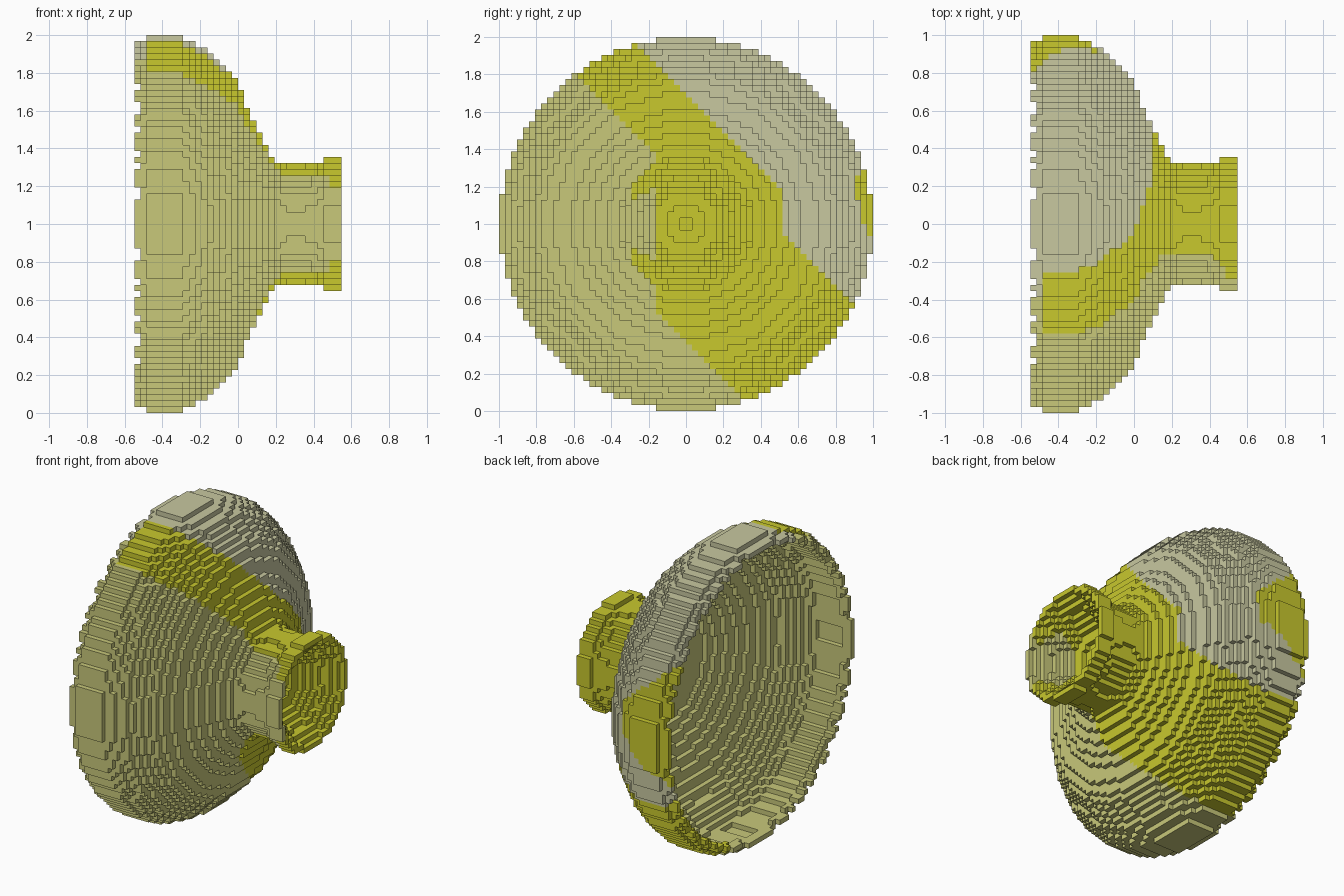
import bpy
import bmesh
from mathutils import Vector

cube = bpy.data.objects.get("Cube")
if cube:
    bpy.data.objects.remove(cube, do_unlink=True)

V = 2 / 62          # block size
NX, NR = 34, 31     # blocks along x, blocks from axis to edge

# outer radius of each slice along x, in blocks
OUTER = ([29.75, 30.2] + [30.9] * 6
         + [30.4, 29.9, 29.3, 28.8, 27.7, 26.8, 25.8, 25, 23.8, 21.8,
            19, 17, 15, 13, 11.3, 10.3, 9.9, 9.8, 9.8, 9.8, 9.9, 10.1, 10.2]
         + [11] * 3)
# radius of the dished hole in the neck end, from slice 25 to 33
DISH = [1.3, 3.2, 5.2, 6.2, 7, 7.8, 8.5, 9.3, 10]


def inner(k):
    """Radius of the empty space inside slice k."""
    if k == 0:
        return 29.15
    if k <= 20:
        return min(OUTER[k] - 1.3, OUTER[k + 2] - 0.3)
    return DISH[k - 25] if k >= 25 else 0


def radius(j, l):
    return ((j + 0.5) ** 2 + (l + 0.5) ** 2) ** 0.5


def filled(k, j, l):
    return 0 <= k < NX and inner(k) <= radius(j, l) < OUTER[k]


# three flat colours
COLOURS = [("olive", (0.578, 0.578, 0.195, 1)),
           ("yellow", (0.578, 0.578, 0.027, 1)),
           ("pale_beige", (0.578, 0.578, 0.352, 1))]
materials = []
for name, rgba in COLOURS:
    m = bpy.data.materials.new(name)
    m.use_nodes = True
    m.diffuse_color = rgba
    m.node_tree.nodes["Principled BSDF"].inputs["Base Color"].default_value = rgba
    materials.append(m)
OLIVE, YELLOW, BEIGE = range(3)


def colour(x, y, z, inside):
    """Slanted bands across the bowl, with a split neck."""
    if x > 0.19:
        edge = -0.16 - 0.13 * min(1, max(0, (x - 0.42) / 0.08))
        return OLIVE if y < edge else YELLOW
    if inside and x > -0.4:
        return OLIVE
    # yellow patch on the side of the rim
    if y > 0.7 and x < -0.2 and abs(z - 1.12) < 0.1 + 0.3 * (-0.2 - x) / 0.35:
        return YELLOW
    if x < -0.48 and z > 1.5:
        return BEIGE if y > -0.4 else OLIVE
    if y < max(min(1.2 - z, -0.16), 0.37 - z):
        return OLIVE
    if y < max(min(1.7 - z, 0.52), 1.46 - z):
        return YELLOW
    return BEIGE


DIRECTIONS = [Vector(d) for d in
              ((1, 0, 0), (-1, 0, 0), (0, 1, 0), (0, -1, 0), (0, 0, 1), (0, 0, -1))]


def build_part(name, first, last):
    """Build the exposed block faces of slices first..last."""
    bm = bmesh.new()
    corners = {}

    def corner(p):
        key = tuple(round(c * 2) for c in p)
        if key not in corners:
            corners[key] = bm.verts.new(((p.x - NX / 2) * V, p.y * V, p.z * V + 1))
        return corners[key]

    for k in range(first, last + 1):
        for j in range(-NR, NR):
            for l in range(-NR, NR):
                if not filled(k, j, l):
                    continue
                c = Vector((k + 0.5, j + 0.5, l + 0.5))
                for d in DIRECTIONS:
                    n = (k + int(d.x), j + int(d.y), l + int(d.z))
                    if filled(*n):
                        continue
                    u = Vector((d.y, d.z, d.x)) / 2
                    w = d.cross(u)
                    m = c + d / 2
                    f = bm.faces.new([corner(m + q) for q in
                                      (u + w, w - u, -u - w, u - w)])
                    inside = 0 <= n[0] <= 20 and radius(n[1], n[2]) < inner(n[0])
                    f.material_index = colour((c.x - NX / 2) * V, c.y * V,
                                              c.z * V + 1, inside)
    bm.normal_update()
    mesh = bpy.data.meshes.new(name)
    bm.to_mesh(mesh)
    bm.free()
    for m in materials:
        mesh.materials.append(m)
    bpy.context.collection.objects.link(bpy.data.objects.new(name, mesh))


# wide open bowl, narrow neck, flared end ring
build_part("bowl", 0, 22)
build_part("neck", 23, 30)
build_part("end_ring", 31, 33)
